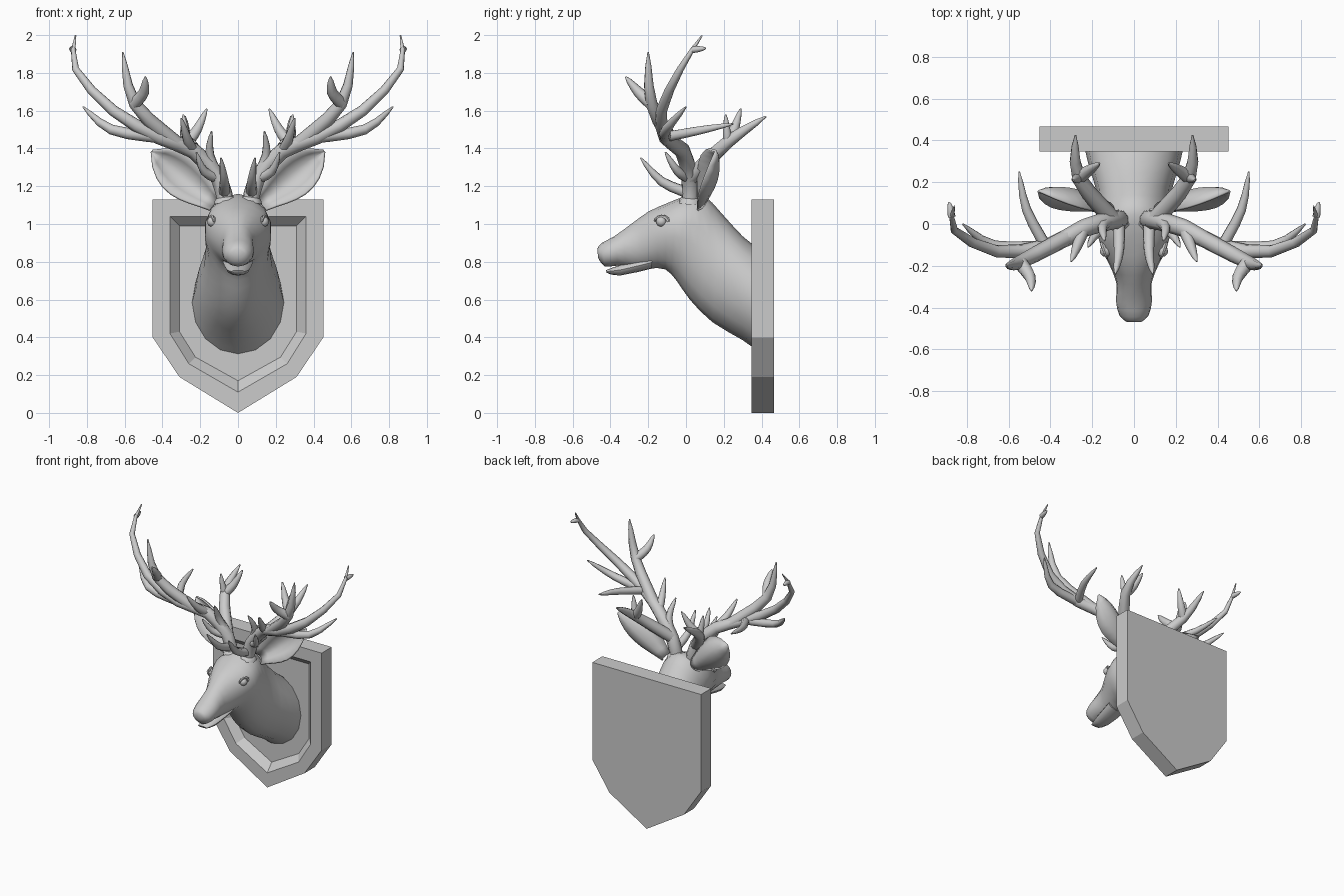
import bpy, bmesh, math
from mathutils import Vector

cube = bpy.data.objects.get("Cube")
if cube:
    bpy.data.objects.remove(cube)

grey = bpy.data.materials.new("plain_grey")
grey.use_nodes = True
grey.diffuse_color = (0.6, 0.6, 0.6, 1)
grey.node_tree.nodes["Principled BSDF"].inputs["Base Color"].default_value = grey.diffuse_color


def finish(name, bm, smooth=True, mirror=True):
    """Turn a bmesh into a named object, optionally smooth and mirrored across x."""
    bmesh.ops.recalc_face_normals(bm, faces=bm.faces[:])
    if bm.calc_volume(signed=True) < 0:
        bmesh.ops.reverse_faces(bm, faces=bm.faces[:])
    mesh = bpy.data.meshes.new(name)
    bm.to_mesh(mesh)
    bm.free()
    ob = bpy.data.objects.new(name, mesh)
    bpy.context.collection.objects.link(ob)
    mesh.materials.append(grey)
    if mirror:
        ob.modifiers.new("Mirror", "MIRROR").use_mirror_merge = False
    if smooth:
        bpy.ops.object.select_all(action="DESELECT")
        ob.select_set(True)
        bpy.context.view_layer.objects.active = ob
        bpy.ops.object.shade_smooth_by_angle(angle=math.radians(55))
    return ob


def loft(bm, rings, closed=True):
    """Skin a row of point rings with quads; closed rings also get end caps."""
    rows = [[bm.verts.new(p) for p in ring] for ring in rings]
    count = len(rows[0])
    for a, b in zip(rows, rows[1:]):
        for i in range(count if closed else count - 1):
            j = (i + 1) % count
            bm.faces.new((a[i], a[j], b[j], b[i]))
    if closed:
        bm.faces.new(rows[0][::-1])
        bm.faces.new(rows[-1])


def spline(keys, steps):
    """Smooth curve through keys of any dimension."""
    keys = [Vector(k) for k in keys]
    ends = [keys[0]] + keys + [keys[-1]]
    out = []
    for a, b, c, d in zip(ends, ends[1:], ends[2:], ends[3:]):
        for s in range(steps):
            t = s / steps
            out.append(b + (c - a) * (t / 2) + (a * 2 - b * 5 + c * 4 - d) * (t * t / 2)
                       + (b * 3 - a - c * 3 + d) * (t ** 3 / 2))
    return out + [keys[-1]]


def body(name, sections, sides):
    """Loft sections of (top y, top z, bottom y, bottom z, half width)."""
    rings = []
    for top_y, top_z, low_y, low_z, width in spline(sections, 2):
        brow = max(0, 0.25 - 1.2 * abs(top_y + 0.04))  # wider above, around the eyes
        ring = []
        for i in range(sides):
            angle = math.tau * i / sides
            up = math.cos(angle)
            f = (1 + up) / 2
            ring.append((width * math.sin(angle) * (1 + brow * up),
                         low_y + (top_y - low_y) * f, low_z + (top_z - low_z) * f))
        rings.append(ring)
    bm = bmesh.new()
    loft(bm, rings)
    finish(name, bm, mirror=False)


def tube(name, path, radius, sides=8):
    """Branch that tapers to a point, mirrored to both sides."""
    up = Vector((0.3, 1, 0.1))
    last = len(path) - 1
    rings = []
    for i, p in enumerate(path):
        along = (path[min(i + 1, last)] - path[max(i - 1, 0)]).normalized()
        up = (up - along * up.dot(along)).normalized()
        side = along.cross(up)
        r = radius * (1 - (i / last) ** 2.4) + 0.004
        rings.append([p + (up * math.cos(a) + side * math.sin(a)) * r
                      for a in [math.tau * k / sides for k in range(sides)]])
    bm = bmesh.new()
    loft(bm, rings)
    finish(name, bm)
    return path


def tine(name, start, tip, radius, bow=(0, 0, -0.02)):
    """Bowed branch from a point on its parent to a tip."""
    tip = Vector(tip)
    return tube(name, spline([start, (start + tip) / 2 + Vector(bow), tip], 3), radius)


# Wall shield with a bevelled recess
def outline(y, width, top, shoulder, corner_x, corner_z, point):
    half = [(width, top), (width, shoulder), (corner_x, corner_z)]
    return ([(x, y, z) for x, z in half] + [(0, y, point)]
            + [(-x, y, z) for x, z in reversed(half)])


rim = (0.452, 1.13, 0.4, 0.31, 0.19, 0)
bm = bmesh.new()
loft(bm, [outline(0.467, *rim), outline(0.347, *rim),
          outline(0.347, 0.36, 1.04, 0.42, 0.26, 0.26, 0.11),
          outline(0.4, 0.31, 0.99, 0.43, 0.225, 0.295, 0.17)])
finish("shield", bm, smooth=False, mirror=False)

# Head and neck in one skin, with a slightly open lower jaw
body("head_and_neck", [
    (-0.47, 0.87, -0.465, 0.82, 0.038),
    (-0.445, 0.9, -0.43, 0.775, 0.07),
    (-0.38, 0.935, -0.36, 0.78, 0.086),
    (-0.29, 1, -0.27, 0.765, 0.085),
    (-0.2, 1.065, -0.19, 0.765, 0.118),
    (-0.1, 1.11, -0.11, 0.76, 0.16),
    (0, 1.148, -0.05, 0.7, 0.175),
    (0.09, 1.155, 0.02, 0.6, 0.17),
    (0.19, 1.055, 0.14, 0.48, 0.182),
    (0.3, 0.935, 0.3, 0.385, 0.222),
    (0.41, 0.85, 0.41, 0.305, 0.245),
], 16)
body("lower_jaw", [
    (-0.425, 0.755, -0.42, 0.742, 0.035),
    (-0.33, 0.79, -0.35, 0.727, 0.06),
    (-0.18, 0.83, -0.18, 0.764, 0.08),
], 12)

# Eyes
bm = bmesh.new()
bmesh.ops.create_uvsphere(bm, u_segments=12, v_segments=8, radius=0.028)
bmesh.ops.translate(bm, verts=bm.verts[:], vec=(0.135, -0.13, 1.013))
finish("eyes", bm)

# Upper eyelids, arched over each eye
arch = [math.pi * k / 6 for k in range(7)]
tube("eyelids", [Vector((0.14 + 0.012 * math.cos(a), -0.13 + 0.036 * math.cos(a), 1.012 + 0.028 * math.sin(a)))
                 for a in arch], 0.007, 6)

# Cupped leaf-shaped ears
root, tip = Vector((0.12, 0.08, 1.11)), Vector((0.455, 0.155, 1.385))
across = Vector((0.62, 0, -0.78))
rows = []
for k in range(9):
    half = 0.108 * math.sin(math.pi * (0.1 + 0.9 * (k / 8) ** 1.3)) ** 0.8 + 0.004
    rows.append([root.lerp(tip, k / 8) + across * half * s + Vector((0, (0.5 - s * s) * half * 0.85, 0))
                 for s in (-1, -0.6, -0.2, 0.2, 0.6, 1)])
bm = bmesh.new()
loft(bm, rows, closed=False)
thick = finish("ears", bm).modifiers.new("Thickness", "SOLIDIFY")
thick.thickness = 0.012
thick.offset = 0

# Antlers: main beam, collar at its foot, then the tines along it
beam = tube("antler_beams", spline([
    (0.065, 0.02, 1.1), (0.1, 0.02, 1.24), (0.24, -0.02, 1.39), (0.42, -0.11, 1.46),
    (0.66, -0.13, 1.6), (0.86, -0.03, 1.82), (0.86, 0.085, 1.998)], 2), 0.042)
tube("antler_collars", [beam[0].lerp(beam[1], f) for f in (0.2, 0.6, 1)], 0.06)
crown = tine("crown_tines", beam[5], (0.61, -0.2, 1.91), 0.036, (0.08, -0.05, -0.03))
tine("crown_forks", crown[3], (0.49, -0.32, 1.78), 0.03, (-0.02, 0, -0.01))
tine("outer_tines", beam[6], (0.82, 0, 1.62), 0.028, (0.05, -0.05, -0.04))
tine("rear_tines", beam[6], (0.55, 0.25, 1.53), 0.024, (0.03, 0, 0))
tine("beam_spurs", beam[11], (0.885, 0.105, 1.93), 0.014, (0, 0, 0))
back = tine("back_branches", beam[2], (0.28, 0.425, 1.57), 0.038, (0.075, 0, 0.03))
tine("back_forks", back[3], (0.165, 0.29, 1.61), 0.028)
tine("back_spurs", back[3], (0.29, 0.21, 1.58), 0.022)
tine("brow_tines", beam[1], (0.09, -0.24, 1.35), 0.026, (-0.01, -0.02, -0.03))
tine("middle_tines", beam[4], (0.3, -0.18, 1.56), 0.026)
tine("inner_tines", beam[2], (0.14, -0.08, 1.49), 0.026, (0.03, 0.02, 0))
tine("lower_tines", beam[2], (0.22, -0.11, 1.38), 0.024, (0.02, 0, -0.03))
